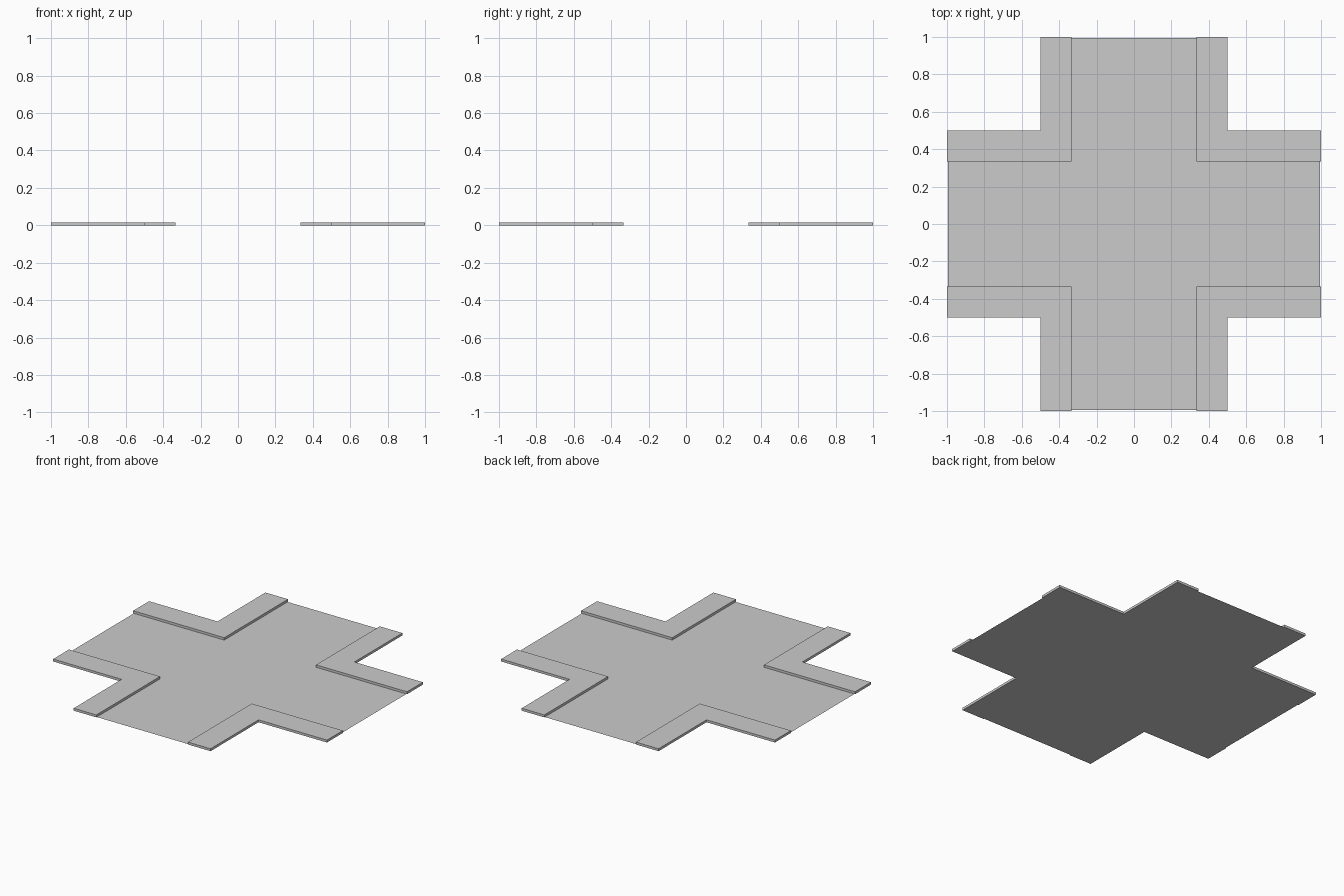
import bpy, bmesh

if "Cube" in bpy.data.objects:
    bpy.data.objects.remove(bpy.data.objects["Cube"])

ROAD, OUTER, END, HEIGHT = 0.335, 0.5, 1.0, 0.016
ROAD_END = 0.995


def extruded(name, outline, height=0.0):
    """Flat outline on z = 0, optionally raised to a closed slab."""
    bm = bmesh.new()
    face = bm.faces.new([bm.verts.new((x, y, 0)) for x, y in outline])
    if height:
        top = bmesh.ops.extrude_face_region(bm, geom=[face], use_keep_orig=True)
        verts = [g for g in top["geom"] if isinstance(g, bmesh.types.BMVert)]
        bmesh.ops.translate(bm, verts=verts, vec=(0, 0, height))
        bmesh.ops.recalc_face_normals(bm, faces=bm.faces)
    elif face.normal.z < 0 or (face.normal_update() or face.normal.z < 0):
        face.normal_flip()
    mesh = bpy.data.meshes.new(name)
    bm.to_mesh(mesh)
    bm.free()
    obj = bpy.data.objects.new(name, mesh)
    bpy.context.collection.objects.link(obj)
    return obj


# Cross-shaped road sheet, one arm repeated by quarter turns
r, e = ROAD, ROAD_END
cross = []
x_y = [(r, r), (r, e), (-r, e)]
for turn in range(4):
    cross += x_y
    x_y = [(-y, x) for x, y in x_y]
extruded("road", cross)

# L-shaped raised pavements in the four corners
corner = [(ROAD, ROAD), (END, ROAD), (END, OUTER),
          (OUTER, OUTER), (OUTER, END), (ROAD, END)]
for sx, x_name in ((-1, "left"), (1, "right")):
    for sy, y_name in ((-1, "front"), (1, "back")):
        extruded(f"pavement_{y_name}_{x_name}",
                 [(x * sx, y * sy) for x, y in corner], HEIGHT)
